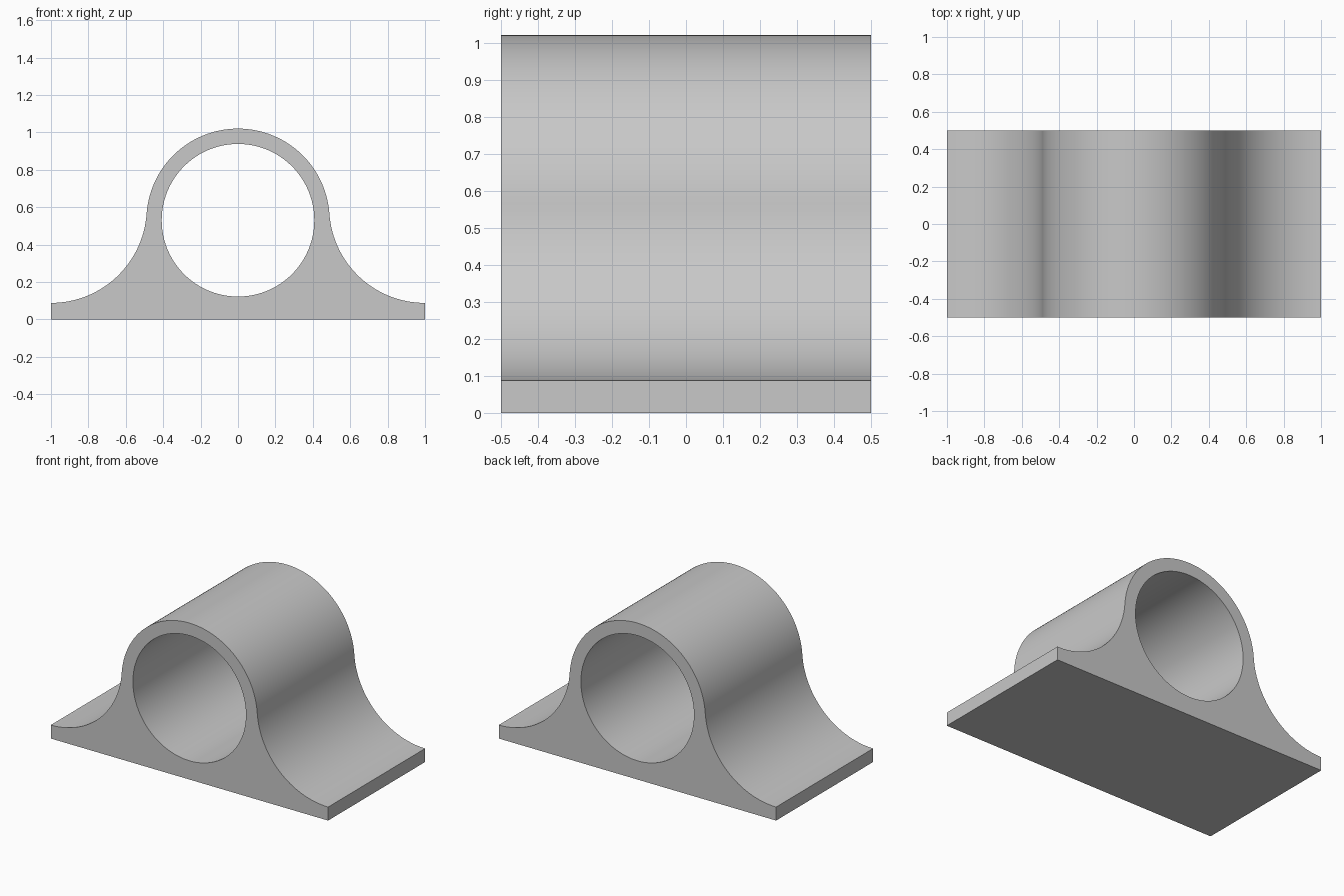
import bpy, bmesh
from math import sin, cos, pi, atan2, radians
from mathutils import Vector

cube = bpy.data.objects.get("Cube")
if cube:
    bpy.data.objects.remove(cube, do_unlink=True)

# Main dimensions
HALF_WIDTH, HALF_DEPTH = 1.0, 0.5
FOOT = 0.088
AXIS_Z, OUTER, BORE = 0.53, 0.49, 0.408

# Flare radius: level at the foot edge and tangent to the outer tube
drop = AXIS_Z - FOOT
flare = (HALF_WIDTH**2 + drop**2 - OUTER**2) / (2 * (OUTER + drop))
flare_z = FOOT + flare
tangent = atan2(flare_z - AXIS_Z, HALF_WIDTH)


def arc(cx, cz, radius, start, end, steps):
    angles = [start + (end - start) * i / steps for i in range(steps + 1)]
    return [(cx + radius * cos(a), cz + radius * sin(a)) for a in angles]


# Outline: right half from foot to crown, then mirrored
right = [(HALF_WIDTH, 0)]
right += arc(HALF_WIDTH, flare_z, flare, 1.5 * pi, pi + tangent, 32)
right += arc(0, AXIS_Z, OUTER, tangent, pi / 2, 40)[1:]
outline = right + [(-x, z) for x, z in reversed(right[:-1])]
bore = arc(0, AXIS_Z, BORE, 0, 2 * pi, 96)[:-1]

# Fill the pierced section and extrude it along y
bm = bmesh.new()
for loop in (outline, bore):
    verts = [bm.verts.new((x, -HALF_DEPTH, z)) for x, z in loop]
    for i, v in enumerate(verts):
        bm.edges.new((verts[i - 1], v))
bmesh.ops.triangle_fill(bm, use_beauty=True, edges=bm.edges[:], normal=Vector((0, -1, 0)))
result = bmesh.ops.extrude_face_region(bm, geom=bm.faces[:], use_keep_orig=True)
moved = [g for g in result["geom"] if isinstance(g, bmesh.types.BMVert)]
bmesh.ops.translate(bm, verts=moved, vec=(0, 2 * HALF_DEPTH, 0))
bmesh.ops.recalc_face_normals(bm, faces=bm.faces[:])
mesh = bpy.data.meshes.new("bearing_block")
bm.to_mesh(mesh)
bm.free()

block = bpy.data.objects.new("bearing_block", mesh)
bpy.context.collection.objects.link(block)

# Plain grey material
grey = bpy.data.materials.new("plain grey")
grey.use_nodes = True
color = (0.58, 0.58, 0.58, 1)
grey.diffuse_color = color
grey.node_tree.nodes["Principled BSDF"].inputs["Base Color"].default_value = color
mesh.materials.append(grey)

# Smooth curved walls, sharp rims
bpy.ops.object.select_all(action="DESELECT")
block.select_set(True)
bpy.context.view_layer.objects.active = block
bpy.ops.object.shade_smooth_by_angle(angle=radians(30))
